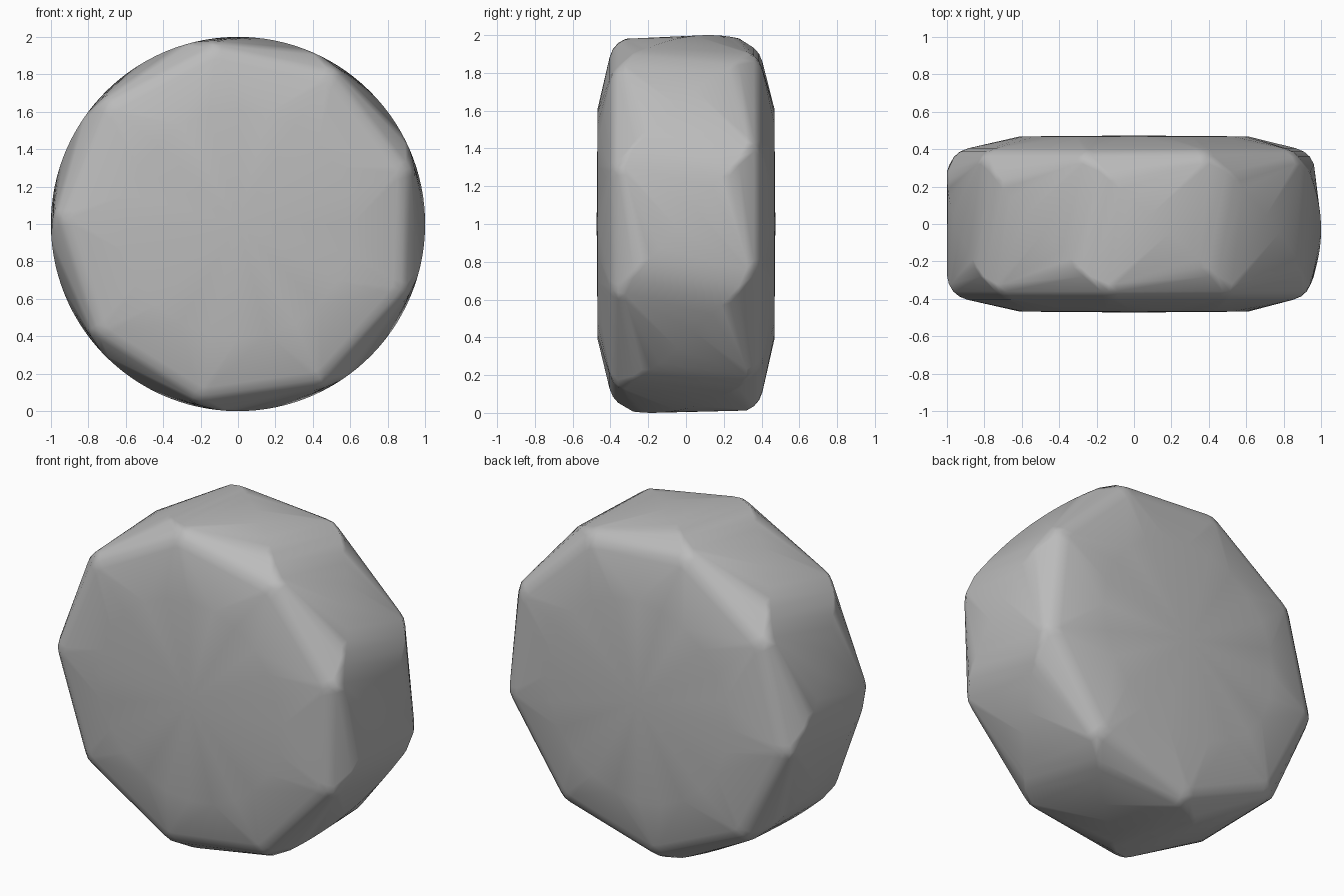
import bpy, bmesh
from math import cos, sin, radians

cube = bpy.data.objects.get("Cube")
if cube:
    bpy.data.objects.remove(cube, do_unlink=True)

SIDES = 9
STEP = 360 / SIDES
START, TWIST, HALF = 18, 48, 0.36

grey = bpy.data.materials.new("stone grey")
grey.use_nodes = True
colour = (0.5, 0.5, 0.5, 1)
grey.diffuse_color = colour
grey.node_tree.nodes["Principled BSDF"].inputs["Base Color"].default_value = colour

bm = bmesh.new()


def add_point(radius, degrees, y):
    a = radians(degrees)
    bm.verts.new((radius * cos(a), y, 1 + radius * sin(a)))


def add_ring(radius, y, turn):
    # nine-sided ring with slightly rounded corners
    for i in range(SIDES):
        a = START + turn + i * STEP
        add_point(radius, a, y)
        for offset in (-2.5, 2.5):
            add_point(radius * 0.991, a + offset, y)


# Twisted body: the corners wind from front to back
LAYERS = 12
for k in range(LAYERS + 1):
    y = -0.28 + 0.56 * k / LAYERS
    add_ring(1.0, y, TWIST * (y + HALF) / (2 * HALF))

# Rounded rims and flat round end faces
for side, turn in ((-1, 0), (1, TWIST)):
    for radius, depth in ((0.99, 0.32), (0.967, 0.36), (0.935, 0.387), (0.89, 0.405)):
        add_ring(radius, side * depth, turn)
    for i in range(24):
        add_point(0.61, i * 15, side * 0.468)
    add_point(0, 0, side * 0.473)

# Stretch a convex skin over the points
hull = bmesh.ops.convex_hull(bm, input=bm.verts[:])
loose = [v for v in bm.verts if not v.link_faces]
bmesh.ops.delete(bm, geom=loose, context='VERTS')
bmesh.ops.recalc_face_normals(bm, faces=bm.faces[:])
for face in bm.faces:
    face.smooth = True

mesh = bpy.data.meshes.new("twisted_stone")
bm.to_mesh(mesh)
bm.free()
mesh.materials.append(grey)
stone = bpy.data.objects.new("twisted_stone", mesh)
bpy.context.collection.objects.link(stone)

# Keep broad facets flat and blend only the narrow edges
weighted = stone.modifiers.new("soft_edges", 'WEIGHTED_NORMAL')
weighted.weight = 50
